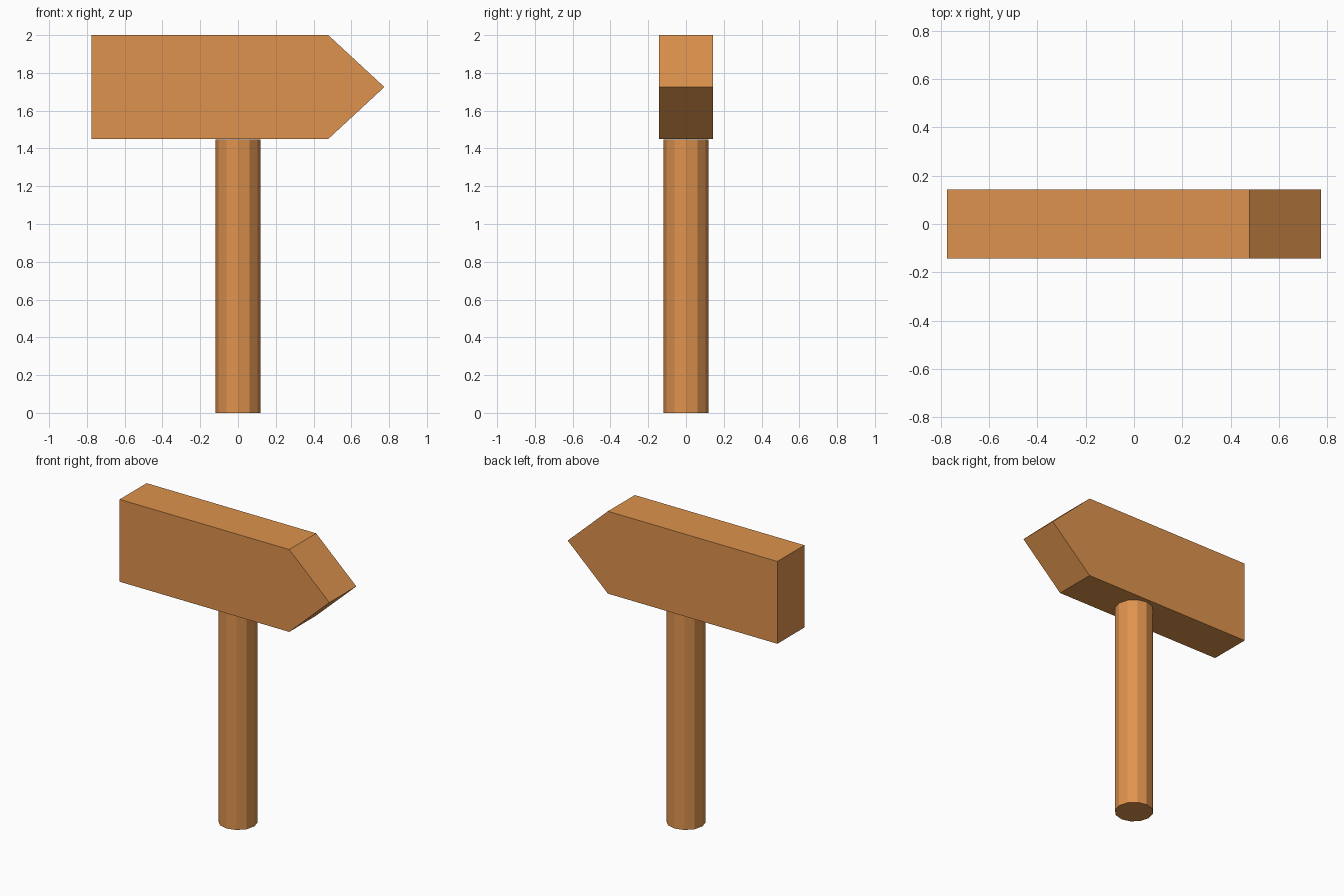
import bpy
import bmesh
import math

cube = bpy.data.objects.get("Cube")
if cube:
    bpy.data.objects.remove(cube, do_unlink=True)

wood = bpy.data.materials.new("warm_wood")
wood.use_nodes = True
colour = (0.73, 0.29, 0.075, 1)
wood.diffuse_color = colour
wood.node_tree.nodes["Principled BSDF"].inputs["Base Color"].default_value = colour


def extrude_profile(name, points, direction):
    """Extrude a flat outline into a solid prism."""
    mesh = bpy.data.meshes.new(name)
    bm = bmesh.new()
    face = bm.faces.new([bm.verts.new(p) for p in points])
    result = bmesh.ops.extrude_face_region(bm, geom=[face], use_keep_orig=True)
    moved = [v for v in result["geom"] if isinstance(v, bmesh.types.BMVert)]
    bmesh.ops.translate(bm, verts=moved, vec=direction)
    bmesh.ops.recalc_face_normals(bm, faces=bm.faces)
    bm.to_mesh(mesh)
    bm.free()
    mesh.materials.append(wood)
    obj = bpy.data.objects.new(name, mesh)
    bpy.context.collection.objects.link(obj)
    return obj


# Twelve-sided post
radius, sides = 0.12, 12
angles = [math.tau * i / sides for i in range(sides)]
ring = [(radius * math.cos(a), radius * math.sin(a), 0) for a in angles]
extrude_profile("post", ring, (0, 0, 1.448))

# Arrow-shaped board pointing left
half_depth, bottom, top = 0.142, 1.45, 2.0
tail, shoulder, tip = -0.775, 0.478, 0.775
outline = [(tail, bottom), (shoulder, bottom), (tip, (bottom + top) / 2),
           (shoulder, top), (tail, top)]
extrude_profile("arrow_board", [(x, -half_depth, z) for x, z in outline],
                (0, 2 * half_depth, 0))
